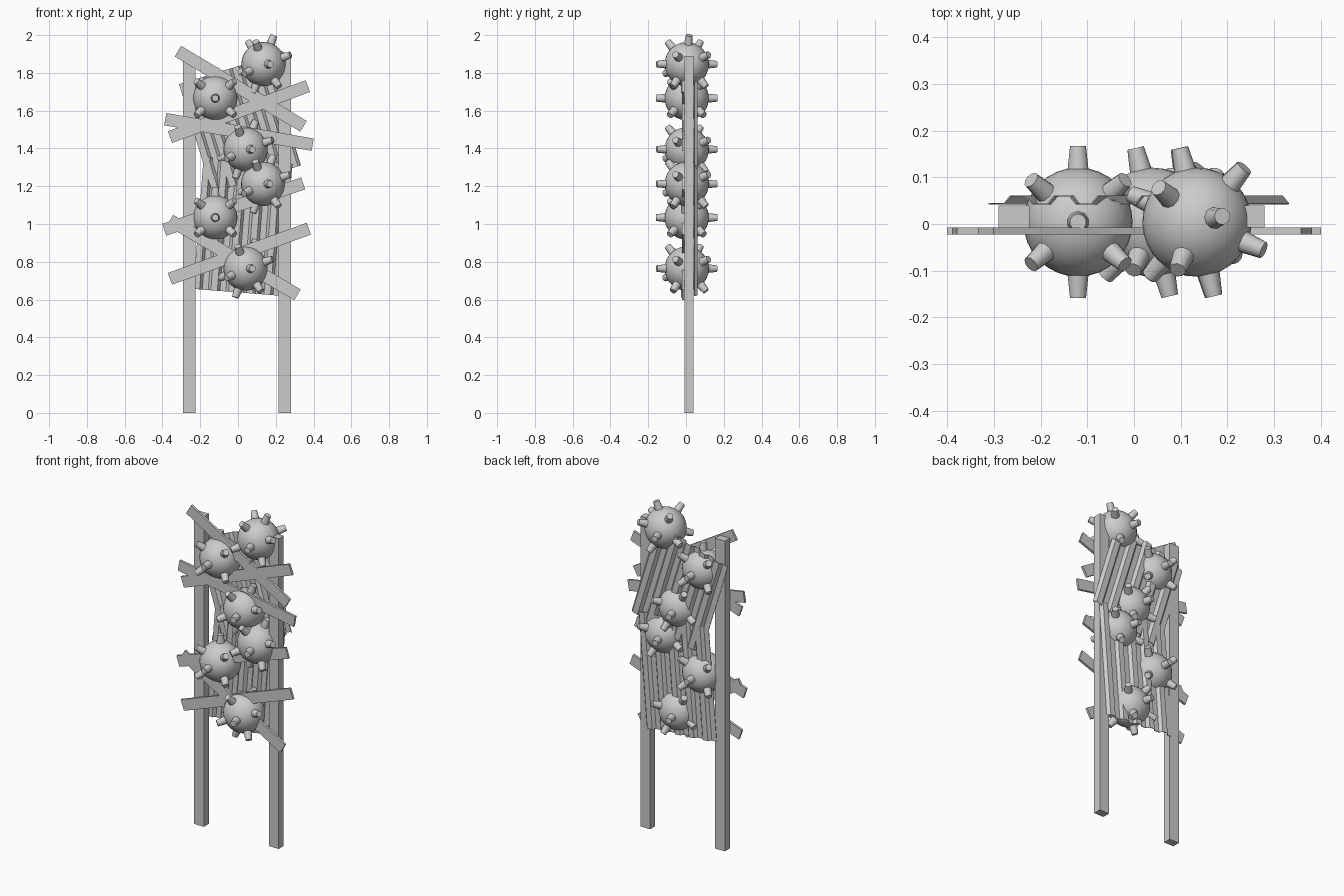
import bpy, bmesh, math
from mathutils import Matrix, Vector, Euler

old = bpy.data.objects.get("Cube")
if old:
    bpy.data.objects.remove(old)

grey = bpy.data.materials.new("plain grey")
grey.use_nodes = True
grey.diffuse_color = (0.6, 0.6, 0.6, 1)
grey.node_tree.nodes["Principled BSDF"].inputs["Base Color"].default_value = (0.6, 0.6, 0.6, 1)


def finish(name, bm, smooth=False):
    bmesh.ops.recalc_face_normals(bm, faces=bm.faces)
    mesh = bpy.data.meshes.new(name)
    bm.to_mesh(mesh)
    bm.free()
    mesh.materials.append(grey)
    ob = bpy.data.objects.new(name, mesh)
    bpy.context.collection.objects.link(ob)
    if smooth:
        bpy.ops.object.select_all(action="DESELECT")
        ob.select_set(True)
        bpy.context.view_layer.objects.active = ob
        bpy.ops.object.shade_smooth_by_angle(angle=math.radians(40))
    return ob


def box(name, size, place):
    bm = bmesh.new()
    bmesh.ops.create_cube(bm, size=1, matrix=place @ Matrix.Diagonal((*size, 1)))
    return finish(name, bm)


# Two upright posts
for name, x in (("right_post", -0.257), ("left_post", 0.247)):
    box(name, (0.066, 0.048, 1.89), Matrix.Translation((x, 0.016, 0.945)))

# Crossed planks nailed to the front, given by their end points
planks = [
    ((-0.318, 1.915), (0.347, 1.517)),
    ((0.37, 1.73), (-0.36, 1.46)),
    ((-0.385, 1.555), (0.395, 1.42)),
    ((-0.39, 0.97), (0.345, 1.215)),
    ((-0.36, 0.71), (0.375, 0.975)),
    ((-0.36, 1.02), (0.315, 0.625)),
]
for i, (a, b) in enumerate(planks):
    a, b = Vector(a), Vector(b)
    mid, d = (a + b) / 2, b - a
    turn = Matrix.Rotation(-math.atan2(d.y, d.x), 4, "Y")
    box(f"plank_{i + 1}", (d.length, 0.014, 0.066),
        Matrix.Translation((mid.x, -0.015, mid.y)) @ turn)


# Corrugated sheets on the back
def sheet(name, centre, width, height, degrees, ridges=5):
    bm = bmesh.new()
    pitch = width / ridges
    outline = []
    for k in range(ridges):
        left = -width / 2 + k * pitch
        for step, y in ((0, 0.043), (0.35, 0.043), (0.5, 0.06), (0.85, 0.06)):
            outline.append((left + step * pitch, y))
    outline.append((width / 2, 0.043))
    low = [bm.verts.new((x, y, -height / 2)) for x, y in outline]
    high = [bm.verts.new((x, y, height / 2)) for x, y in outline]
    for k in range(len(outline) - 1):
        bm.faces.new((low[k], low[k + 1], high[k + 1], high[k]))
    place = Matrix.Translation((centre[0], 0, centre[1])) @ Matrix.Rotation(math.radians(-degrees), 4, "Y")
    bm.transform(place)
    ob = finish(name, bm)
    solid = ob.modifiers.new("thickness", "SOLIDIFY")
    solid.thickness = 0.003
    solid.offset = 0


sheet("upper_sheet", (0.01, 1.525), 0.49, 0.6, 17)
sheet("lower_sheet", (0.025, 0.987), 0.47, 0.7, -4.5)

# Studded balls: studs on the vertical and depth axes and on the diagonals
directions = [Vector((x, y, z)).normalized() for x in (-1, 1) for y in (-0.9, 0.9) for z in (-0.9, 0.9)]
directions += [Vector(d) for d in ((0, 1, 0), (0, -1, 0), (0, 0, 1), (0, 0, -1))]


def studded_ball(name, x, z, tilted):
    bm = bmesh.new()
    bmesh.ops.create_uvsphere(bm, u_segments=32, v_segments=20, radius=0.117)
    for d in directions:
        turn = d.to_track_quat("Z", "Y").to_matrix().to_4x4()
        bmesh.ops.create_cone(bm, cap_ends=True, segments=10, radius1=0.025, radius2=0.018,
                              depth=0.063, matrix=turn @ Matrix.Translation((0, 0, 0.1315)))
    spin = Euler((0, math.radians(20), math.radians(13))) if tilted else Euler()
    bm.transform(Matrix.Translation((x, 0.004, z)) @ spin.to_matrix().to_4x4())
    finish(name, bm, smooth=True)


balls = [(0.135, 1.846, True), (-0.12, 1.666, False), (0.04, 1.395, True),
         (0.133, 1.212, True), (-0.12, 1.034, False), (0.04, 0.764, True)]
for i, ball in enumerate(balls):
    studded_ball(f"studded_ball_{i + 1}", *ball)
